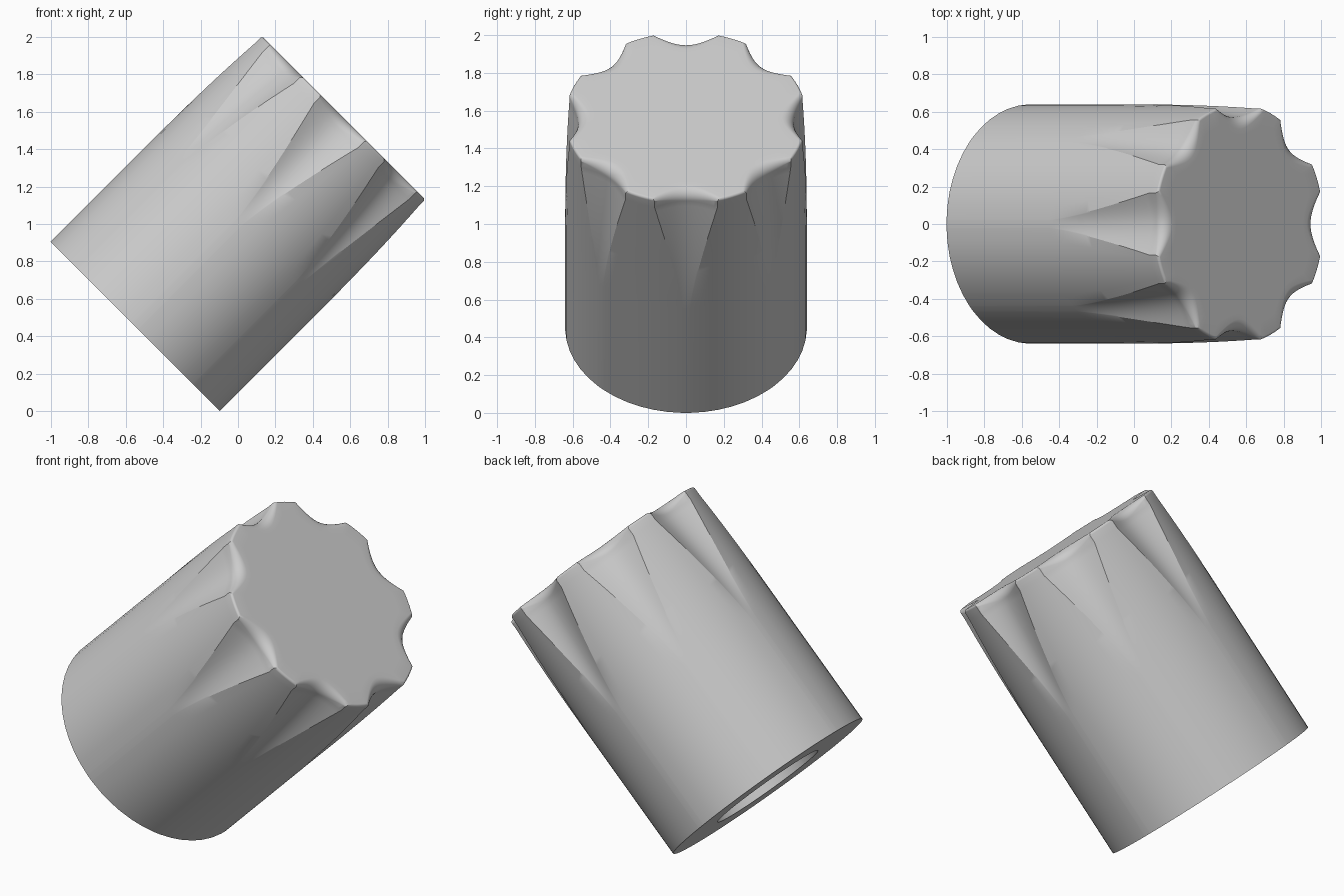
import bpy, bmesh
from math import sin, cos, pi, radians
from mathutils import Matrix

cube = bpy.data.objects.get("Cube")
if cube:
    bpy.data.objects.remove(cube, do_unlink=True)

RADIUS, LENGTH = 0.64, 1.577
HOLE_RADIUS, HOLE_DEPTH = 0.34, 0.9
GRIPS, GROOVE_STEPS, LOBE_STEPS = 8, 20, 6
GROOVE_LENGTH = 0.8


def outline(drop):
    """(angle, radius, groove weight) around the knob at a distance below the top."""
    fade = max(0.0, 1 - drop / GROOVE_LENGTH)
    half = radians(2 + 14.5 * fade ** 1.3)
    depth = 0.078 * fade ** 1.7
    points = []
    for grip in range(GRIPS):
        mid = grip * 2 * pi / GRIPS
        for i in range(GROOVE_STEPS):
            u = -1 + 2 * i / GROOVE_STEPS
            points.append((mid + u * half, RADIUS - depth * (1 - u * u), 1 - u * u))
        for i in range(LOBE_STEPS):
            a = half + (2 * pi / GRIPS - 2 * half) * i / LOBE_STEPS
            points.append((mid + a, RADIUS, 0))
    return points


bm = bmesh.new()


def add_ring(points):
    return [bm.verts.new((r * cos(a), r * sin(a), z)) for a, r, z in points]


# Shaft hole and flat base
angles = [a for a, r, w in outline(LENGTH)]
rings = [add_ring([(a, HOLE_RADIUS, HOLE_DEPTH) for a in angles]),
         add_ring([(a, HOLE_RADIUS, 0) for a in angles])]

# Body wall, with finger grooves deepening towards the top
FILLET_START = 0.06
STEPS = 24
rings.append(add_ring([(a, r, 0) for a, r, w in outline(LENGTH)]))
for i in range(STEPS + 1):
    drop = GROOVE_LENGTH + (FILLET_START - GROOVE_LENGTH) * i / STEPS
    rings.append(add_ring([(a, r, LENGTH - drop) for a, r, w in outline(drop)]))

# Rounded rim, wider inside the grooves than on the lobes
for i in range(7):
    t = i / 6 * pi / 2
    ring = []
    for a, r, w in outline(FILLET_START * (1 - i / 6)):
        f = 0.014 + 0.04 * w
        ring.append((a, r - f * (1 - cos(t)), LENGTH - f * (1 - sin(t))))
    rings.append(add_ring(ring))

# Flat top
rings.append(add_ring([(a, r * 0.85, LENGTH) for a, r, w in outline(0)]))

for low, high in zip(rings, rings[1:]):
    for i in range(len(low)):
        j = (i + 1) % len(low)
        bm.faces.new((low[i], low[j], high[j], high[i]))
bm.faces.new(rings[-1])
bm.faces.new(list(reversed(rings[0])))
bmesh.ops.recalc_face_normals(bm, faces=bm.faces)

# Lean the knob halfway over, resting on the edge of its base
lean = Matrix.Translation((-0.55, 0, 0.4525)) @ Matrix.Rotation(pi / 4, 4, 'Y')
bmesh.ops.transform(bm, matrix=lean, verts=bm.verts)

mesh = bpy.data.meshes.new("knob")
bm.to_mesh(mesh)
bm.free()
knob = bpy.data.objects.new("knob", mesh)
bpy.context.collection.objects.link(knob)

grey = bpy.data.materials.new("light grey")
grey.use_nodes = True
colour = (0.6, 0.6, 0.6, 1)
grey.diffuse_color = colour
grey.node_tree.nodes["Principled BSDF"].inputs["Base Color"].default_value = colour
mesh.materials.append(grey)

bpy.ops.object.select_all(action='DESELECT')
knob.select_set(True)
bpy.context.view_layer.objects.active = knob
bpy.ops.object.shade_smooth_by_angle(angle=radians(25))
